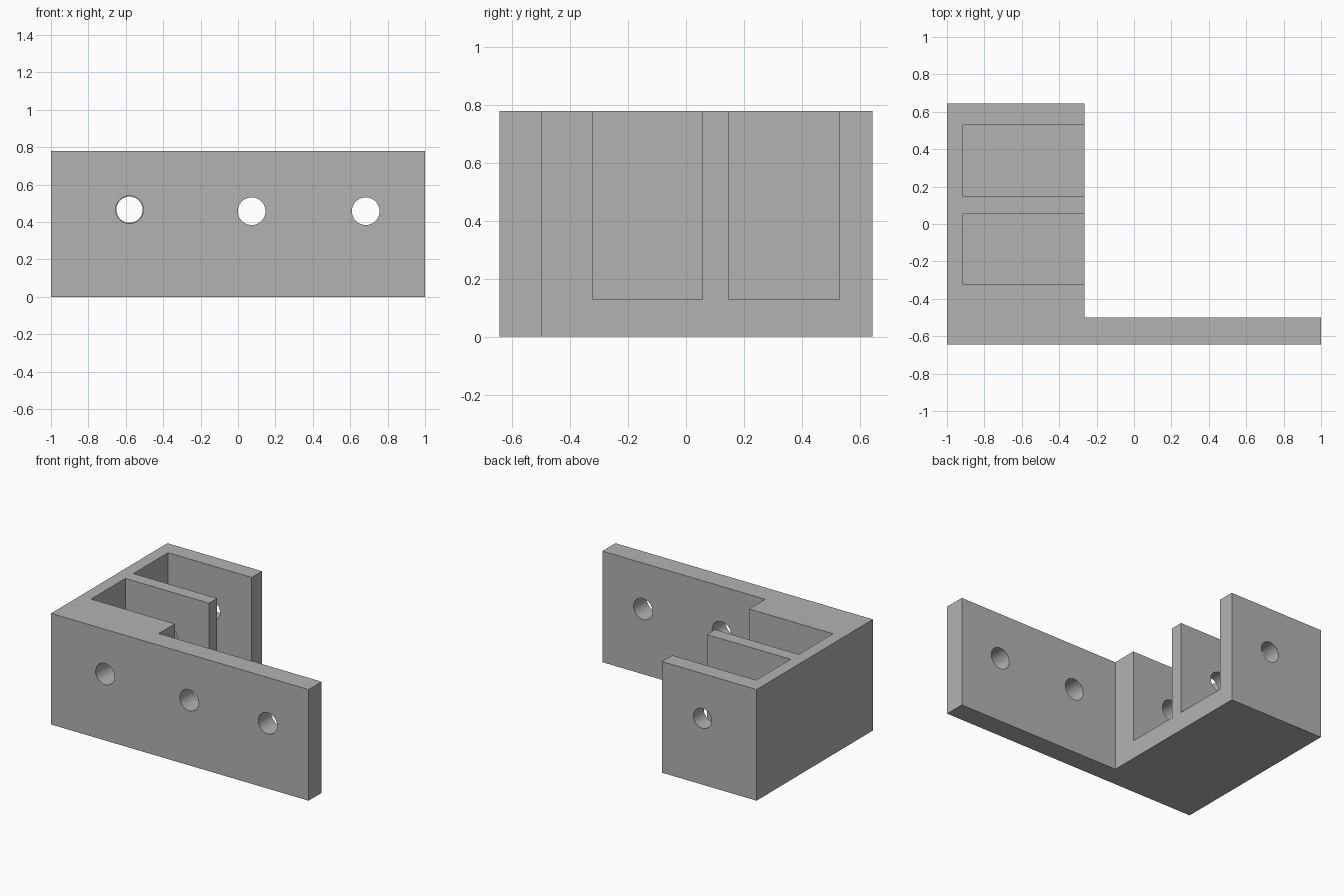
import bpy
import math

HEIGHT = 0.78

default = bpy.data.objects.get("Cube")
if default:
    bpy.data.objects.remove(default, do_unlink=True)

# Single grey material
grey = bpy.data.materials.new("Grey")
grey.use_nodes = True
colour = (0.45, 0.45, 0.45, 1)
grey.diffuse_color = colour
grey.node_tree.nodes["Principled BSDF"].inputs["Base Color"].default_value = colour


def box(name, x, y, z):
    """Box spanning the given (low, high) ranges."""
    centre = [(a + b) / 2 for a, b in (x, y, z)]
    bpy.ops.mesh.primitive_cube_add(size=1, location=centre)
    obj = bpy.context.object
    obj.name = name
    obj.scale = [b - a for a, b in (x, y, z)]
    bpy.ops.object.transform_apply(location=True, scale=True)
    return obj


def drill(name, x, z, radius, y):
    """Cylinder along y spanning the given range."""
    bpy.ops.mesh.primitive_cylinder_add(
        vertices=48, radius=radius, depth=y[1] - y[0],
        location=(x, sum(y) / 2, z), rotation=(math.pi / 2, 0, 0))
    bpy.context.object.name = name
    return bpy.context.object


def combine(target, tool, operation):
    """Apply a boolean and discard the tool."""
    tool.hide_render = True
    mod = target.modifiers.new(operation.title(), 'BOOLEAN')
    mod.operation = operation
    mod.solver = 'EXACT'
    mod.object = tool
    bpy.context.view_layer.objects.active = target
    bpy.ops.object.modifier_apply(modifier=mod.name)
    bpy.data.objects.remove(tool, do_unlink=True)


# L-shaped body: mounting plate along the front, block on the right
outline = [(-1, -0.645), (1, -0.645), (1, -0.5), (-0.265, -0.5), (-0.265, 0.645), (-1, 0.645)]
count = len(outline)
verts = [(x, y, z) for z in (0, HEIGHT) for x, y in outline]
faces = [tuple(reversed(range(count))), tuple(range(count, 2 * count))]
faces += [(i, (i + 1) % count, (i + 1) % count + count, i + count) for i in range(count)]
mesh = bpy.data.meshes.new("bracket_body")
mesh.from_pydata(verts, [], faces)
body = bpy.data.objects.new("bracket_body", mesh)
bpy.context.collection.objects.link(body)

# Two pockets, open at the top and on the inner side
for y in ((-0.322, 0.057), (0.147, 0.53)):
    combine(body, box("pocket_cutter", (-0.915, 0), y, (0.128, 1)), 'DIFFERENCE')

# Screw holes through the plate, and a matching pair through the block walls
for x, z in ((-0.58, 0.466), (0.073, 0.458), (0.683, 0.458)):
    combine(body, drill("plate_hole_cutter", x, z, 0.074, (-0.8, -0.2)), 'DIFFERENCE')
combine(body, drill("wall_hole_cutter", -0.58, 0.466, 0.07, (0, 0.8)), 'DIFFERENCE')

# Flat walls with smooth hole interiors
body.data.materials.clear()
body.data.materials.append(grey)
for face in body.data.polygons:
    face.material_index = 0
bpy.ops.object.select_all(action='DESELECT')
body.select_set(True)
bpy.context.view_layer.objects.active = body
bpy.ops.object.shade_smooth_by_angle(angle=math.radians(30))
